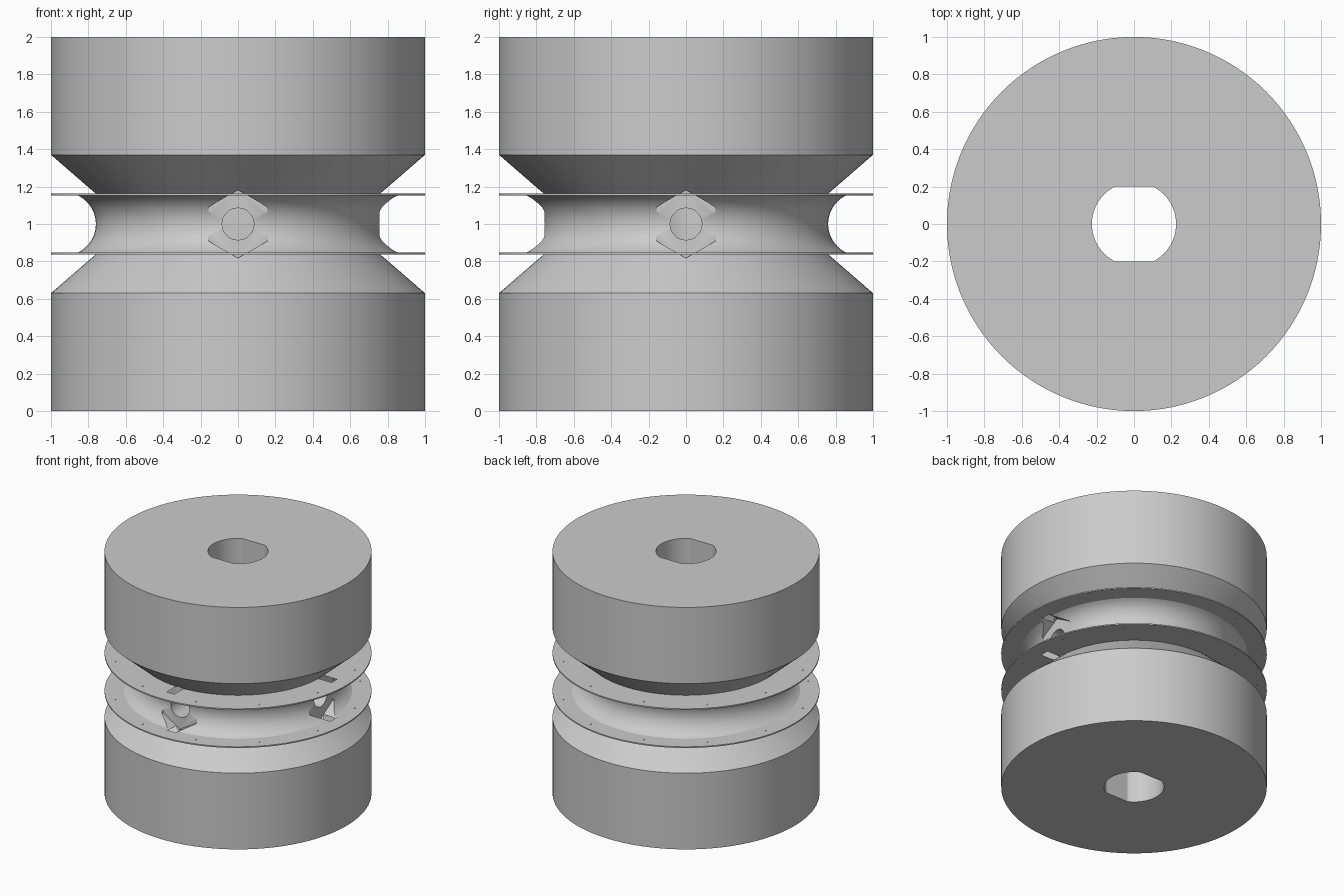
import bpy, bmesh
from math import sin, cos, pi, radians, asin
from mathutils import Matrix

old = bpy.data.objects.get("Cube")
if old:
    bpy.data.objects.remove(old, do_unlink=True)

grey = bpy.data.materials.new("plain_grey")
grey.use_nodes = True
grey.diffuse_color = (0.6, 0.6, 0.6, 1)
grey.node_tree.nodes["Principled BSDF"].inputs["Base Color"].default_value = (0.6, 0.6, 0.6, 1)


def make_object(name, bm):
    bmesh.ops.recalc_face_normals(bm, faces=bm.faces[:])
    mesh = bpy.data.meshes.new(name)
    bm.to_mesh(mesh)
    bm.free()
    mesh.materials.append(grey)
    obj = bpy.data.objects.new(name, mesh)
    bpy.context.collection.objects.link(obj)
    return obj


def lathe(name, profile, sides):
    bm = bmesh.new()
    verts = [bm.verts.new((r, 0, z)) for r, z in profile]
    edges = [bm.edges.new(pair) for pair in zip(verts, verts[1:])]
    bmesh.ops.spin(bm, geom=verts + edges, cent=(0, 0, 0), axis=(0, 0, 1),
                   angle=2 * pi, steps=sides, use_duplicate=False)
    bmesh.ops.remove_doubles(bm, verts=bm.verts[:], dist=1e-5)
    return make_object(name, bm)


def add_prism(bm, outline, low, high, matrix):
    bottom = [bm.verts.new(matrix @ Matrix.Translation((x, y, low)).translation) for x, y in outline]
    top = [bm.verts.new(matrix @ Matrix.Translation((x, y, high)).translation) for x, y in outline]
    bm.faces.new(bottom[::-1])
    bm.faces.new(top)
    n = len(outline)
    for i in range(n):
        j = (i + 1) % n
        bm.faces.new((bottom[i], bottom[j], top[j], top[i]))


def ring(radius, sides, start=0.0):
    return [(radius * cos(start + 2 * pi * i / sides), radius * sin(start + 2 * pi * i / sides))
            for i in range(sides)]


def carve(body, name, bm):
    cutter = make_object(name, bm)
    cutter.hide_render = True
    mod = body.modifiers.new(name, "BOOLEAN")
    mod.operation = "DIFFERENCE"
    mod.solver = "EXACT"
    mod.object = cutter
    bpy.context.view_layer.objects.active = body
    bpy.ops.object.modifier_apply(modifier=name)
    bpy.data.objects.remove(cutter, do_unlink=True)


# Spool: two drums with tapered shoulders, two thin flanges, a rounded groove
lower = [(0, 0), (1, 0), (1, 0.63), (0.76, 0.838), (1, 0.838), (1, 0.848)]
groove_r, groove_centre = 0.17, 0.93
reach = asin(0.152 / groove_r)
steps = 20
groove = []
for i in range(steps + 1):
    a = -reach + 2 * reach * i / steps
    groove.append((groove_centre - groove_r * cos(a), 1 + groove_r * sin(a)))
upper = [(r, 2 - z) for r, z in reversed(lower)]
spool = lathe("grooved_spool", lower + groove + upper, 128)

# Shaft bore with two flats
bm = bmesh.new()
bore = [(x, max(-0.2, min(0.2, y))) for x, y in ring(0.225, 64)]
flat_end = (0.225 ** 2 - 0.2 ** 2) ** 0.5
bore = [p for p in bore if abs(p[1]) < 0.1999]
right = sorted([p for p in bore if p[0] > 0], key=lambda p: p[1])
right = [(flat_end, -0.2)] + right + [(flat_end, 0.2)]
add_prism(bm, right + [(-x, -y) for x, y in right], -0.1, 2.1, Matrix())
carve(spool, "shaft_bore", bm)

# Hexagonal nut pockets and set screw holes on the front and left
for side, turn in (("front", 0), ("left", 90)):
    aim = (Matrix.Translation((0, 0, 1)) @ Matrix.Rotation(radians(turn), 4, "Z")
           @ Matrix.Rotation(radians(90), 4, "X"))
    bm = bmesh.new()
    add_prism(bm, ring(0.182, 6, pi / 2), 0.757, 0.88, aim)
    carve(spool, side + "_nut_pocket", bm)
    bm = bmesh.new()
    add_prism(bm, ring(0.085, 32), 0.05, 0.82, aim)
    carve(spool, side + "_screw_hole", bm)

# Pin holes around both flanges
bm = bmesh.new()
for i in range(12):
    a = radians(30 * i + 15)
    add_prism(bm, ring(0.006, 8), 0.8, 1.2, Matrix.Translation((0.93 * cos(a), 0.93 * sin(a), 0)))
carve(spool, "flange_pin_holes", bm)

# Crisp edges with a smooth groove
bpy.ops.object.select_all(action="DESELECT")
spool.select_set(True)
bpy.context.view_layer.objects.active = spool
bpy.ops.object.shade_smooth_by_angle(angle=radians(20))
